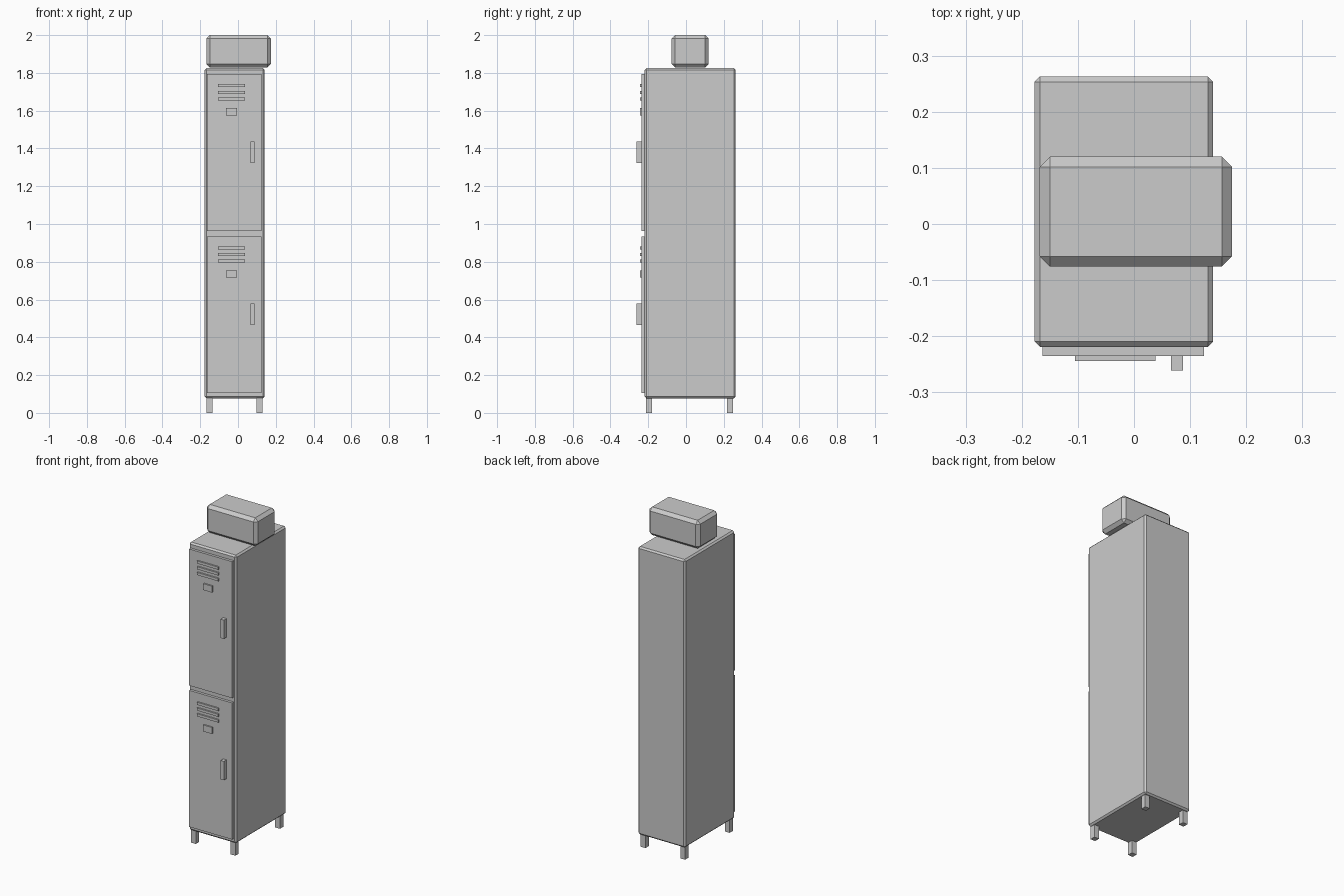
import bpy, bmesh

if "Cube" in bpy.data.objects:
    bpy.data.objects.remove(bpy.data.objects["Cube"])


def box(name, x, y, z, bevel=0.0):
    """Box from (min, max) ranges, with optional one-segment chamfer."""
    bm = bmesh.new()
    bmesh.ops.create_cube(bm, size=1)
    for v in bm.verts:
        for i, (lo, hi) in enumerate((x, y, z)):
            v.co[i] = hi if v.co[i] > 0 else lo
    if bevel:
        bmesh.ops.bevel(bm, geom=bm.edges[:], offset=bevel, segments=1,
                        affect='EDGES', profile=0.5)
    bmesh.ops.recalc_face_normals(bm, faces=bm.faces[:])
    mesh = bpy.data.meshes.new(name)
    bm.to_mesh(mesh)
    bm.free()
    ob = bpy.data.objects.new(name, mesh)
    bpy.context.collection.objects.link(ob)
    return ob


# Cabinet body and the case resting on top
box("cabinet_body", (-0.177, 0.141), (-0.219, 0.263), (0.077, 1.825), 0.0095)
box("top_case", (-0.168, 0.175), (-0.076, 0.12), (1.829, 2.0), 0.0185)

# Four square feet
H = 0.016
for side, x in (("left", -0.152), ("right", 0.114)):
    for end, y in (("front", -0.195), ("back", 0.233)):
        box(f"{end}_{side}_foot", (x - H, x + H), (y - H, y + H), (0, 0.08))

# Two identical doors, each with vents, label plate and handle
DOOR_FRONT = -0.235
for level, z in (("lower", 0.106), ("upper", 0.964)):
    box(f"{level}_door", (-0.163, 0.125), (DOOR_FRONT, -0.218), (z, z + 0.829))
    for i in range(3):
        zc = z + 0.698 + 0.035 * i
        box(f"{level}_vent_{i + 1}", (-0.105, 0.038),
            (-0.244, DOOR_FRONT), (zc - 0.008, zc + 0.008))
    box(f"{level}_label_plate", (-0.063, -0.005),
        (-0.244, DOOR_FRONT), (z + 0.61, z + 0.649))
    box(f"{level}_handle", (0.066, 0.0875),
        (-0.261, DOOR_FRONT), (z + 0.36, z + 0.474))
